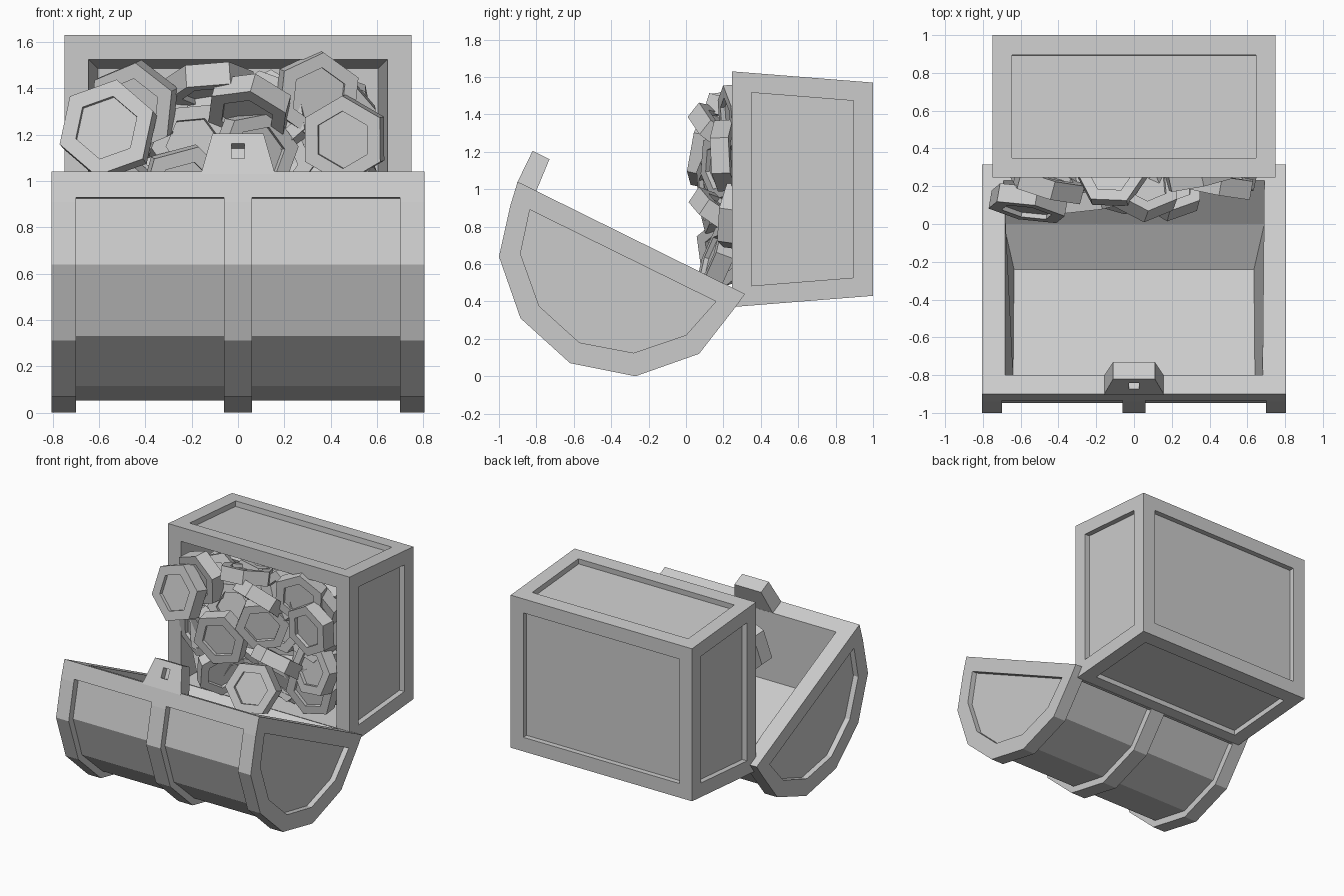
import bpy, bmesh, random
from math import radians
from mathutils import Matrix, Vector

if "Cube" in bpy.data.objects:
    bpy.data.objects.remove(bpy.data.objects["Cube"])

random.seed(4)


def finish(bm, name):
    bmesh.ops.recalc_face_normals(bm, faces=bm.faces[:])
    mesh = bpy.data.meshes.new(name)
    bm.to_mesh(mesh)
    bm.free()
    ob = bpy.data.objects.new(name, mesh)
    bpy.context.collection.objects.link(ob)
    return ob


def prism_bm(profile, half, cx=0.0):
    """Solid along x from (y, z[, half width]) points."""
    bm = bmesh.new()
    rings = []
    for s in (-1, 1):
        rings.append([bm.verts.new((cx + s * (p[2] if len(p) > 2 else half), p[0], p[1]))
                      for p in profile])
    a, b = rings
    bm.faces.new(a)
    bm.faces.new(b[::-1])
    n = len(a)
    for i in range(n):
        j = (i + 1) % n
        bm.faces.new((a[j], a[i], b[i], b[j]))
    bmesh.ops.recalc_face_normals(bm, faces=bm.faces[:])
    return bm


def prism(name, profile, half, cx=0.0):
    return finish(prism_bm(profile, half, cx), name)


def cut(ob, cutter):
    cutter.hide_render = True
    m = ob.modifiers.new("cut", 'BOOLEAN')
    m.operation = 'DIFFERENCE'
    m.solver = 'EXACT'
    m.object = cutter
    bpy.context.view_layer.objects.active = ob
    bpy.ops.object.modifier_apply(modifier=m.name)
    bpy.data.objects.remove(cutter, do_unlink=True)


# Chest body: tapered box lying on its back, recessed panels, deep front cavity
bm = prism_bm([(0.245, 1.63), (1.0, 1.57), (1.0, 0.43), (0.245, 0.37)], 0.75)
bm.normal_update()
for f in bm.faces[:]:
    front = f.normal.y < -0.9
    bmesh.ops.inset_individual(bm, faces=[f], thickness=0.105, use_even_offset=True)
    bmesh.ops.inset_individual(bm, faces=[f], thickness=0.04 if front else 0.0,
                               depth=-0.64 if front else -0.04, use_even_offset=True)
finish(bm, "chest_body")

# Lid: faceted barrel with raised ribs and recessed panels
arc = [(-0.94, 0.91), (-1.0, 0.64), (-0.885, 0.31), (-0.62, 0.07),
       (-0.27, 0.0), (0.07, 0.12), (0.265, 0.37)]
lid = prism("chest_lid", [(-0.90, 1.04)] + arc + [(0.315, 0.44)], 0.805)
inner = [(-0.882, 0.925), (-0.948, 0.64), (-0.843, 0.33), (-0.60, 0.115),
         (-0.275, 0.052), (0.043, 0.163), (0.22, 0.395)]
outer = [(2 * o[0] - i[0], 2 * o[1] - i[1]) for o, i in zip(arc, inner)]
outer[0] = (-1.0, 0.935)
end_panel = [(-0.835, 0.89), (-0.885, 0.655), (-0.785, 0.375), (-0.57, 0.18),
             (-0.28, 0.125), (0.0, 0.22), (0.16, 0.40)]
for s in (-1, 1):
    cut(lid, prism("band_cutter", inner + outer[::-1], 0.32, s * 0.38))
    cut(lid, prism("end_cutter", end_panel, 0.04, s * 0.805))
# lid cavity, extended a little past the rim plane
cut(lid, prism("cavity_cutter", [(-0.80, 1.09, 0.69), (-0.80, 0.48, 0.64), (-0.24, 0.20, 0.635),
                                 (0.0, 0.31, 0.69), (0.23, 0.48, 0.69), (0.23, 0.58, 0.69)], 0.69))

# Lock plate with keyhole
lock = prism("lock", [(-0.905, 1.03, 0.16), (-0.805, 0.98, 0.16),
                      (-0.73, 1.16, 0.11), (-0.82, 1.205, 0.11)], 0.16)
cut(lock, prism("keyhole_cutter", [(-0.90, 1.11), (-0.87, 1.175),
                                   (-0.80, 1.14), (-0.83, 1.075)], 0.027))


# Hexagonal coins with dished faces
def coin(name, pos, pitch, roll, yaw, r=0.2, t=0.1):
    bm = bmesh.new()
    bmesh.ops.create_cone(bm, cap_ends=True, segments=6, radius1=r, radius2=r, depth=t,
                          matrix=Matrix.Rotation(radians(90), 4, 'X'))
    bm.normal_update()
    for f in [f for f in bm.faces if len(f.verts) == 6]:
        bmesh.ops.inset_individual(bm, faces=[f], thickness=r * 0.3, use_even_offset=True)
        bmesh.ops.inset_individual(bm, faces=[f], thickness=0.0, depth=-0.025)
    rot = (Matrix.Rotation(radians(yaw), 4, 'Z') @ Matrix.Rotation(radians(pitch), 4, 'X')
           @ Matrix.Rotation(radians(roll), 4, 'Y'))
    bm.transform(Matrix.Translation(Vector(pos)) @ rot)
    finish(bm, name)


# position, pitch, roll, yaw, radius of the coins spilling out
front_coins = [
    ((-0.56, 0.11, 1.22), -12, 10, -10, 0.215), ((-0.45, 0.21, 1.32), 8, 8, -15, 0.2),
    ((-0.12, 0.27, 1.41), 72, 15, 12, 0.19), ((0.05, 0.19, 1.31), 50, 20, -20, 0.19),
    ((0.34, 0.26, 1.37), 5, 5, 12, 0.19), ((0.46, 0.21, 1.18), 3, 0, -10, 0.19),
    ((0.07, 0.20, 1.12), 5, 20, 25, 0.19), ((-0.23, 0.14, 0.96), 6, 15, 8, 0.2),
    ((0.19, 0.19, 0.87), 55, 10, -15, 0.18), ((0.01, 0.17, 0.63), -20, 25, 10, 0.19),
    ((-0.29, 0.22, 0.67), 12, 0, 50, 0.18), ((0.46, 0.26, 0.86), -8, 20, -12, 0.19),
    ((-0.48, 0.25, 0.90), 10, 10, -15, 0.19), ((-0.2, 0.26, 1.15), -10, 25, 12, 0.19),
]
for i, (pos, p, ro, y, r) in enumerate(front_coins):
    coin(f"coin_{i:02d}", pos, p, ro, y, r)

# Coins packed behind, filling the cavity
k = 0
for layer_y in (0.34, 0.46):
    for ix in range(4):
        for iz in range(4):
            pos = (-0.40 + 0.267 * ix, layer_y + random.uniform(-0.03, 0.03), 0.68 + 0.2 * iz)
            coin(f"packed_coin_{k:02d}", pos, random.uniform(-22, 22),
                 random.uniform(0, 60), random.uniform(-22, 22), 0.195)
            k += 1
